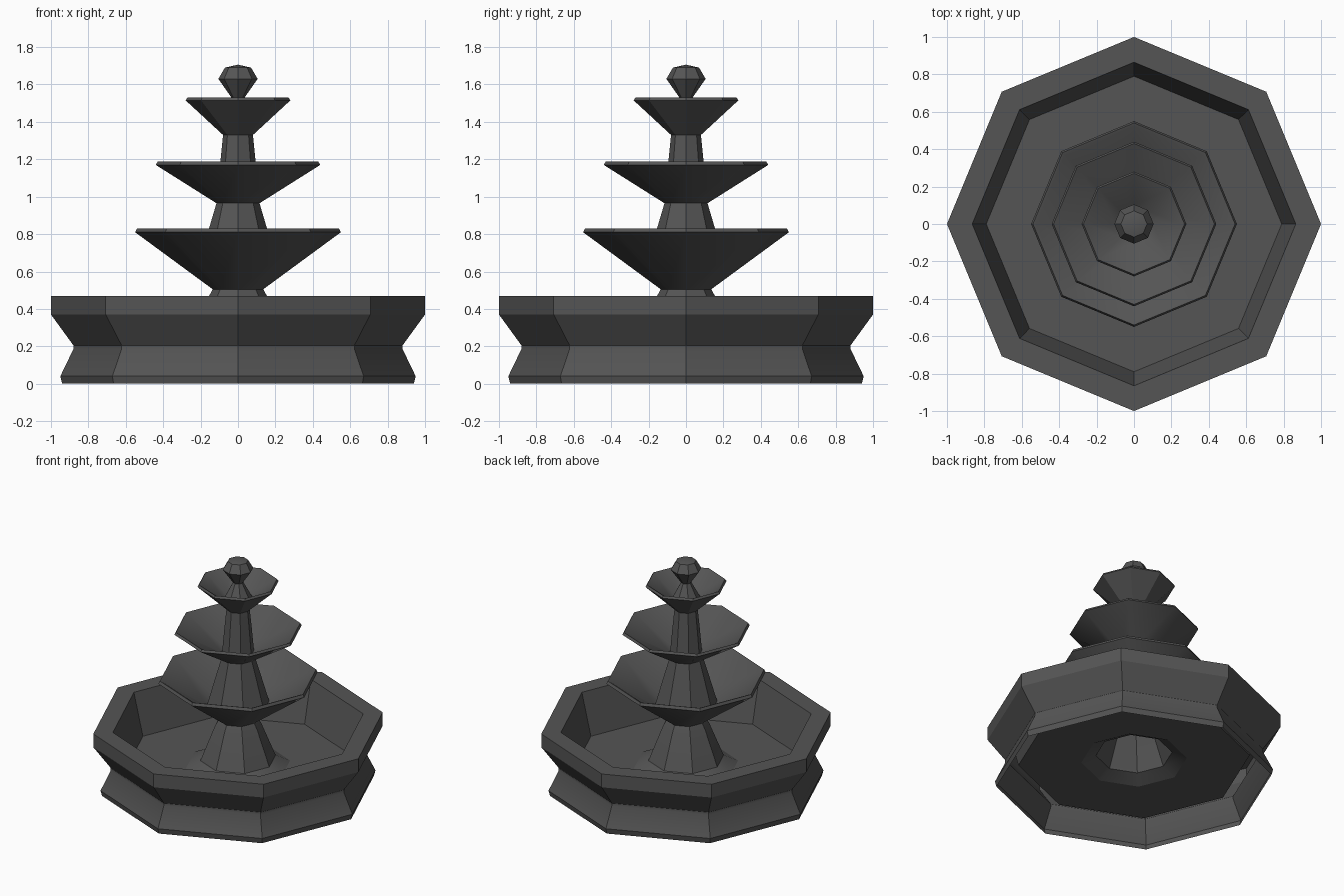
import bpy
import bmesh
import math

cube = bpy.data.objects.get("Cube")
if cube:
    bpy.data.objects.remove(cube, do_unlink=True)

SIDES = 8

stone = bpy.data.materials.new("dark_grey_stone")
stone.use_nodes = True
GREY = (0.09, 0.09, 0.09, 1)
stone.diffuse_color = GREY
stone.node_tree.nodes["Principled BSDF"].inputs["Base Color"].default_value = GREY


def lathe(name, profile):
    """Spin a (radius, height) profile into an eight-sided shell."""
    bm = bmesh.new()
    rings = []
    for r, z in profile:
        if r == 0:
            rings.append([bm.verts.new((0, 0, z))] * SIDES)
            continue
        ring = []
        for i in range(SIDES):
            a = math.tau * i / SIDES
            ring.append(bm.verts.new((r * math.cos(a), r * math.sin(a), z)))
        rings.append(ring)
    for low, high in zip(rings, rings[1:]):
        for i in range(SIDES):
            j = (i + 1) % SIDES
            corners = [low[i], low[j], high[j], high[i]]
            bm.faces.new(list(dict.fromkeys(corners)))
    mesh = bpy.data.meshes.new(name)
    bm.to_mesh(mesh)
    bm.free()
    mesh.materials.append(stone)
    obj = bpy.data.objects.new(name, mesh)
    bpy.context.collection.objects.link(obj)
    bpy.ops.object.select_all(action='DESELECT')
    obj.select_set(True)
    bpy.context.view_layer.objects.active = obj
    bpy.ops.object.shade_smooth_by_angle(angle=math.radians(30))
    return obj


# Basin wall, rim and floor, open underneath
lathe("basin", [
    (0.94, 0), (0.95, 0.04), (0.88, 0.185), (0.88, 0.205),
    (1.0, 0.37), (1.0, 0.47), (0.865, 0.47), (0.79, 0.16), (0.36, 0.16),
])

# Flared foot and lower bowl
lathe("lower_tier", [
    (0.36, 0.16), (0.26, 0.21), (0.16, 0.46), (0.135, 0.505),
    (0.55, 0.81), (0.54, 0.83), (0.525, 0.825), (0.215, 0.62),
])

# Middle column and bowl
lathe("middle_tier", [
    (0.215, 0.62), (0.155, 0.83), (0.115, 0.965),
    (0.44, 1.17), (0.43, 1.187), (0.42, 1.182), (0.11, 1.01),
])

# Upper column and bowl
lathe("upper_tier", [
    (0.11, 1.01), (0.095, 1.18), (0.08, 1.33),
    (0.28, 1.515), (0.27, 1.53), (0.26, 1.525), (0.1, 1.41),
])

# Knob on its flared stem
lathe("finial", [
    (0.1, 1.41), (0.035, 1.53), (0.105, 1.63), (0.07, 1.69), (0, 1.706),
])
